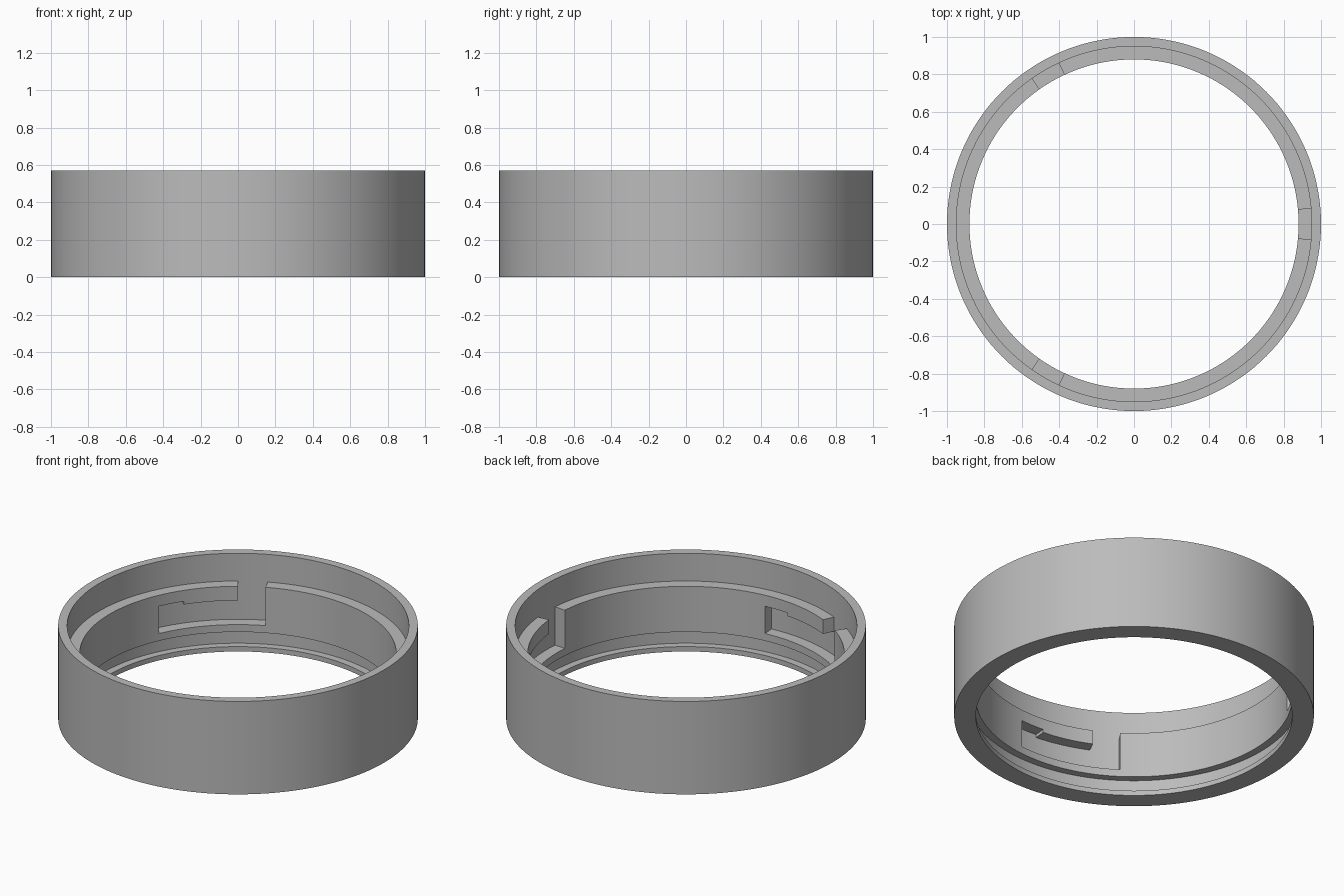
import bpy, bmesh, math

cube = bpy.data.objects.get("Cube")
if cube:
    bpy.data.objects.remove(cube, do_unlink=True)

# Polar grid that carries every step of the ring
SEGMENTS = 144
STEP = 360 / SEGMENTS
RADII = [0.88, 0.925, 0.95, 1.0]
LEVELS = [0, 0.03, 0.12, 0.165, 0.313, 0.332, 0.40, 0.57]


def in_bayonet_slot(angle, z):
    """Three L-shaped slots: open entry, side channel and locking notch."""
    a = (angle + 5) % 120 - 5
    if z < 0.165:
        return False
    if a < 5:
        return True
    if a < 25:
        return z < 0.313
    return a < 35 and z < 0.332


def solid(i, j, k):
    """Tell whether the cell at segment i, radial layer j, level k is filled."""
    if not (0 <= j < len(RADII) - 1 and 0 <= k < len(LEVELS) - 1):
        return False
    r = (RADII[j] + RADII[j + 1]) / 2
    z = (LEVELS[k] + LEVELS[k + 1]) / 2
    if r > 0.95:                      # outer wall
        return True
    if z > 0.40:                      # wide upper bore
        return False
    if r < 0.925 and 0.03 < z < 0.12: # groove above the bottom lip
        return False
    return not in_bayonet_slot((i + 0.5) * STEP, z)


bm = bmesh.new()
verts = {}


def vert(i, j, k):
    key = (i % SEGMENTS, j, k)
    if key not in verts:
        a = math.radians(key[0] * STEP)
        verts[key] = bm.verts.new((RADII[j] * math.cos(a), RADII[j] * math.sin(a), LEVELS[k]))
    return verts[key]


# Skin every boundary between a filled cell and an empty one
for i in range(SEGMENTS):
    for j in range(len(RADII) - 1):
        for k in range(len(LEVELS) - 1):
            if not solid(i, j, k):
                continue
            for axis in range(3):
                for side in (0, 1):
                    near = [i, j, k]
                    near[axis] += 2 * side - 1
                    if solid(*near):
                        continue
                    corners = []
                    for u, v in ((0, 0), (1, 0), (1, 1), (0, 1)):
                        c = [i, j, k]
                        c[axis] += side
                        c[(axis + 1) % 3] += u
                        c[(axis + 2) % 3] += v
                        corners.append(vert(*c))
                    bm.faces.new(corners)

bmesh.ops.recalc_face_normals(bm, faces=bm.faces)
mesh = bpy.data.meshes.new("bayonet_ring")
bm.to_mesh(mesh)
bm.free()

ring = bpy.data.objects.new("bayonet_ring", mesh)
bpy.context.collection.objects.link(ring)

# Plain grey
grey = bpy.data.materials.new("plain_grey")
grey.use_nodes = True
color = (0.5, 0.5, 0.5, 1)
grey.diffuse_color = color
grey.node_tree.nodes["Principled BSDF"].inputs["Base Color"].default_value = color
mesh.materials.append(grey)

# Smooth round walls, sharp steps
bpy.ops.object.select_all(action="DESELECT")
ring.select_set(True)
bpy.context.view_layer.objects.active = ring
bpy.ops.object.shade_smooth_by_angle(angle=math.radians(30))
